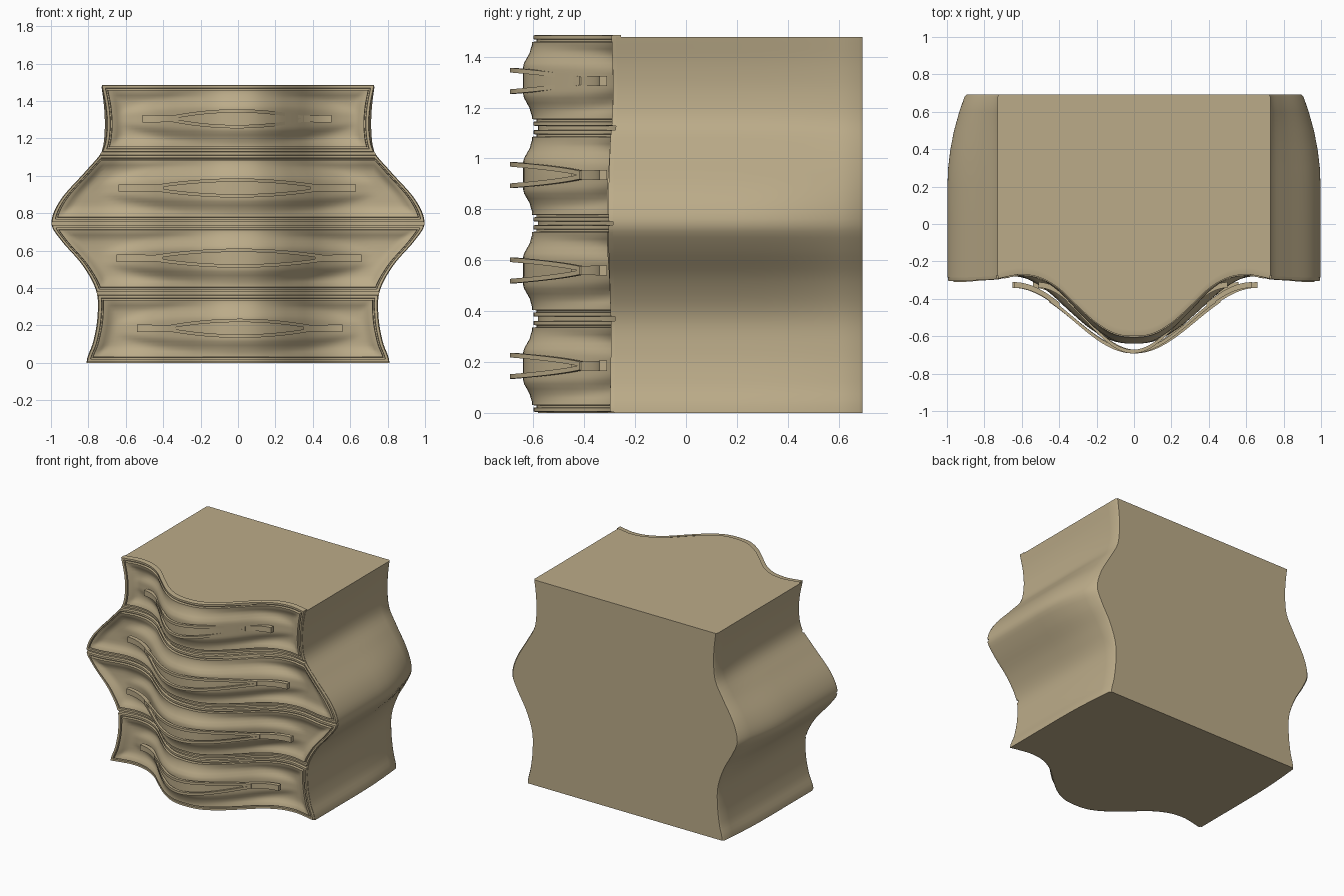
import bpy, bmesh, math

if "Cube" in bpy.data.objects:
    bpy.data.objects.remove(bpy.data.objects["Cube"])

wood = bpy.data.materials.new("tan_wood")
wood.diffuse_color = (0.5, 0.41, 0.25, 1)
wood.use_nodes = True
wood.node_tree.nodes["Principled BSDF"].inputs["Base Color"].default_value = wood.diffuse_color

# half width of the chest by height, and front curve by x
SIDE = [(0, .81), (.11, .775), (.24, .752), (.38, .757), (.52, .83), (.66, .95), (.745, .998),
        (.87, .95), (1.03, .81), (1.13, .728), (1.24, .704), (1.36, .708), (1.48, .73)]
FRONT = [(0, -.582), (.1, -.568), (.2, -.51), (.3, -.42), (.4, -.325), (.5, -.268), (.6, -.252),
         (.68, -.265), (.76, -.283), (.85, -.286), (1.1, -.286)]


def spline(pts, t):
    """Smooth curve through points."""
    t = min(max(t, pts[0][0]), pts[-1][0])
    i = 0
    while i < len(pts) - 2 and t > pts[i + 1][0]:
        i += 1

    def slope(k):
        a, b = pts[max(k - 1, 0)], pts[min(k + 1, len(pts) - 1)]
        return 0 if k == 0 else (b[1] - a[1]) / (b[0] - a[0])
    (x0, y0), (x1, y1) = pts[i], pts[i + 1]
    h = x1 - x0
    s = (t - x0) / h
    return ((2*s**3 - 3*s**2 + 1) * y0 + (s**3 - 2*s**2 + s) * h * slope(i)
            + (3*s**2 - 2*s**3) * y1 + (s**3 - s**2) * h * slope(i + 1))


def smooth(t):
    t = min(max(t, 0), 1)
    return t * t * (3 - 2 * t)


def width(z):
    return spline(SIDE, z)


def stretch(z):
    return 1 + 0.15 * smooth((width(z) - .7) / .22)


def front(x, z):
    return spline(FRONT, abs(x) / stretch(z))


def loft(name, rings, closed=True):
    """Skin rings of points and cap both ends when closed."""
    bm = bmesh.new()
    rows = [[bm.verts.new(p) for p in r] for r in rings]
    n = len(rows[0])
    for a, b in zip(rows, rows[1:]):
        for i in range(n if closed else n - 1):
            j = (i + 1) % n
            bm.faces.new((a[i], a[j], b[j], b[i]))
    if closed:
        bm.faces.new(rows[0])
        bm.faces.new(rows[-1])
    bmesh.ops.recalc_face_normals(bm, faces=bm.faces)
    me = bpy.data.meshes.new(name)
    bm.to_mesh(me)
    bm.free()
    ob = bpy.data.objects.new(name, me)
    bpy.context.collection.objects.link(ob)
    me.materials.append(wood)
    bpy.ops.object.select_all(action='DESELECT')
    ob.select_set(True)
    bpy.context.view_layer.objects.active = ob
    bpy.ops.object.shade_smooth_by_angle(angle=math.radians(32))
    return ob


# cabinet body: wavy sides that flatten toward the back
def body_ring(z):
    w = width(z)
    ring = [(w * i / 40, front(w * i / 40, z), z) for i in range(-40, 41)]
    ys = [-.2, 0, .2, .3, .4, .5, .6, .68, .693]
    right = []
    for y in ys:
        k = 1 - .37 * (max(y - .2, 0) / .5) ** 2
        right.append((.73 + (w - .73) * k - (.008 if y > .69 else 0), y, z))
    return ring + right + [(-x, y, z) for x, y, z in reversed(right)]


loft("cabinet_body", [body_ring(1.477 * i / 60) for i in range(61)])

EDGE = [0, .002, .016, .018, .025, .027, .04, .055, .07, .09, .11]


def lip(e):
    """Relief across the drawer border: rim, groove, then sunken field."""
    if e < .001:
        return .012
    if e < .017:
        return .018
    if e < .026:
        return .006
    return .024 - .022 * smooth((e - .027) / .06)


def drawer(name, z0, z1):
    zc, half = (z0 + z1) / 2, (z1 - z0) / 2
    vs = [z0 + e for e in EDGE] + [z0 + .11 + (z1 - z0 - .22) * i / 10 for i in range(1, 10)]
    vs += [z1 - e for e in reversed(EDGE)]
    us = [('L', e) for e in EDGE] + [('M', i / 50) for i in range(1, 50)]
    us += [('R', e) for e in reversed(EDGE)]
    rows = []
    for z in vs:
        w, row = width(z) - .003, []
        for kind, t in us:
            x = {'L': -w + t, 'R': w - t, 'M': (w - .11) * (2 * t - 1)}[kind]
            e = min(w - abs(x), z - z0, z1 - z)
            b = max(0, 1 - (x / (.64 * stretch(zc))) ** 2)
            swell = .056 * b * smooth(1.5 * (1 - abs(z - zc) / (.05 + .11 * b)))
            swell *= smooth((e - .027) / .03)
            row.append((x, front(x, z) - lip(e) - swell, z))
        back = [(x, front(x, z) + .02, z) for x, y, z in (row[0], row[-1])]
        rows.append([back[0]] + row + [back[1]])
    # return the top and bottom edges into the cabinet
    for k in (0, -1):
        r = [(x, front(x, z) + .02, z) for x, y, z in rows[k]]
        rows.insert(0, r) if k == 0 else rows.append(r)
    loft(name, rows, closed=False)


def strip(name, x0, x1, xc, length, zfun, thick, push):
    """Bar of rectangular section bent along the handle curve."""
    rings = []
    for i in range(33):
        x = x0 + (x1 - x0) * i / 32
        t = min(abs(x - xc) / length, 1)
        y = -.692 + .345 * (1 - math.cos(math.pi * t)) / 2 + push
        lo, hi = zfun(t)
        rings.append([(x, y, lo), (x, y, hi), (x, y + thick, hi), (x, y + thick, lo)])
    loft(name, rings)


def handle(name, zc, xa, xb):
    xc, L = (xa + xb) / 2, (xb - xa) / 2
    for tag, s in (("upper", 1), ("lower", -1)):
        def zs(t):
            m = .007 + .035 * max(0, 1 - (t / .7) ** 2)
            return zc + s * m - .009, zc + s * m + .009
        strip(f"{name}_{tag}_bar", xc - .7 * L, xc + .7 * L, xc, L, zs, .02, 0)
    # end mounts
    for tag, s in (("left", -1), ("right", 1)):
        strip(f"{name}_{tag}_mount", xc + s * .62 * L, xc + s * L, xc, L,
              lambda t: (zc - .012 - .008 * t, zc + .012 + .008 * t), .03, .006)


drawer_specs = [("bottom", .004, .362, .185, -.54, .56), ("lower", .378, .738, .56, -.65, .66),
                ("upper", .752, 1.112, .935, -.64, .63), ("top", 1.128, 1.485, 1.305, -.51, .50)]
for label, z0, z1, zc, xa, xb in drawer_specs:
    drawer(f"{label}_drawer_front", z0, z1)
    handle(f"{label}_handle", zc, xa, xb)
